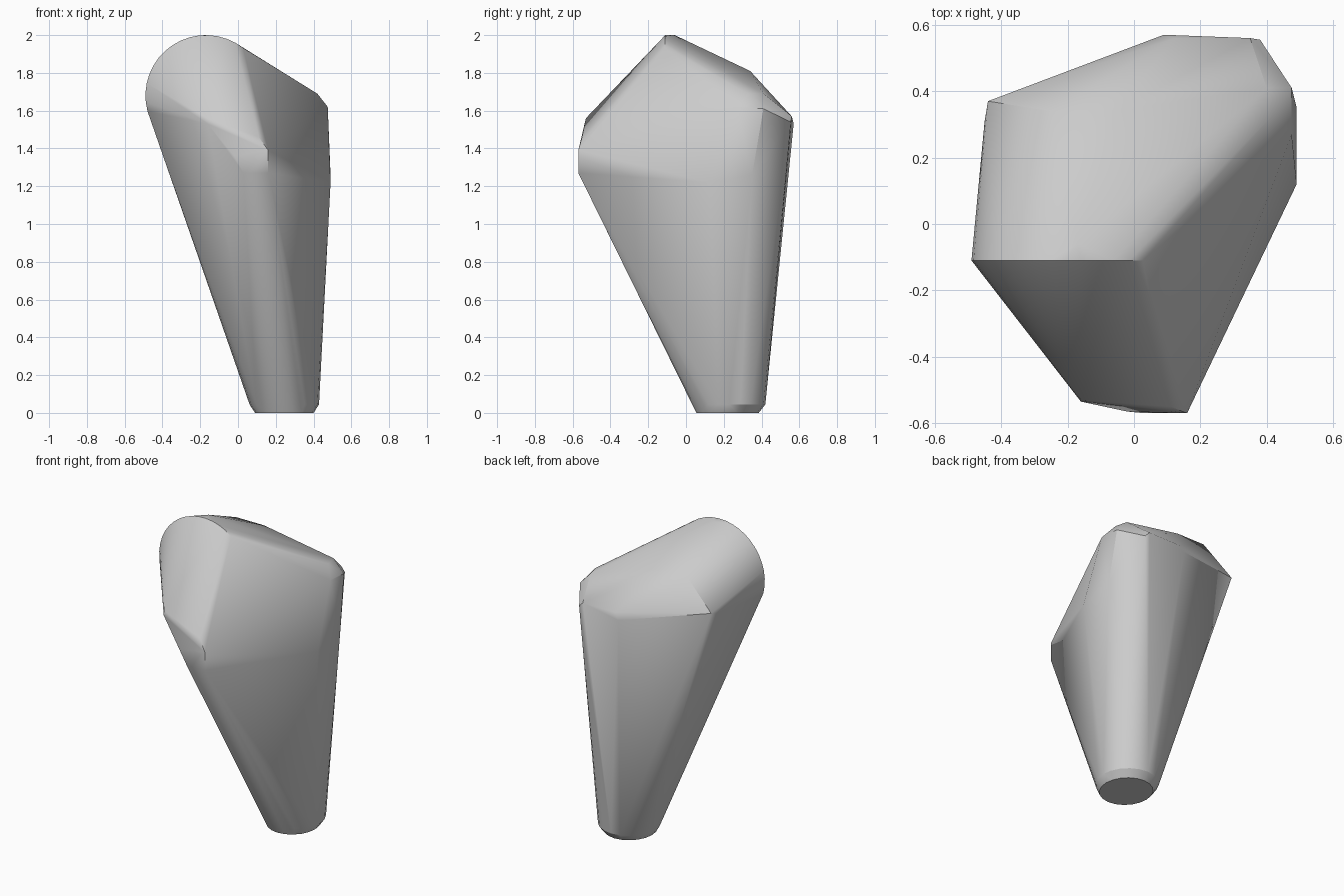
import bpy, bmesh, math

cube = bpy.data.objects.get("Cube")
if cube:
    bpy.data.objects.remove(cube, do_unlink=True)

stone = bpy.data.materials.new("plain_grey")
stone.use_nodes = True
grey = (0.6, 0.6, 0.6, 1)
stone.diffuse_color = grey
stone.node_tree.nodes["Principled BSDF"].inputs["Base Color"].default_value = grey


def ring(cx, cy, z, rx, ry, count=20):
    """Horizontal ellipse."""
    steps = [2 * math.pi * i / count for i in range(count)]
    return [(cx + rx * math.cos(a), cy + ry * math.sin(a), z) for a in steps]


def arch(cx, y, cz, r, start, end, count=16):
    """Upright circular arc, angles in degrees."""
    steps = [math.radians(start + (end - start) * i / count) for i in range(count + 1)]
    return [(cx + r * math.cos(a), y, cz + r * math.sin(a)) for a in steps]


# Narrow foot with a chamfered rim
foot = ring(0.245, 0.22, 0, 0.155, 0.165) + ring(0.245, 0.23, 0.045, 0.184, 0.19)

# Rounded crest and its lower rear edge
crest = arch(-0.17, -0.11, 1.68, 0.32, 195, 52) + [(-0.17, -0.06, 2.0)]
rear_edge = [(-0.25, 0.34, 1.81), (-0.05, 0.34, 1.81),
             (-0.44, 0.37, 1.64), (-0.45, 0.31, 1.62)]

# Blunt nose at the front
nose = [(-0.16, -0.535, 1.53), (-0.16, -0.53, 1.56), (-0.02, -0.565, 1.36),
        (0.03, -0.57, 1.27), (0.16, -0.57, 1.27), (0.16, -0.57, 1.39),
        (0.11, -0.55, 1.46)]

# Bevelled shoulder on the left and back
shoulder = [(0.42, 0.33, 1.69), (0.40, 0.41, 1.69), (0.475, 0.27, 1.62),
            (0.475, 0.41, 1.61), (0.49, 0.12, 1.22), (0.49, 0.35, 1.26),
            (0.38, 0.555, 1.54), (0.35, 0.56, 1.57), (0.09, 0.57, 1.53),
            (0.12, 0.56, 1.57)]

# Faceted skin stretched over all the sections
bm = bmesh.new()
for p in foot + crest + rear_edge + nose + shoulder:
    bm.verts.new(p)
bmesh.ops.convex_hull(bm, input=bm.verts[:])
bmesh.ops.delete(bm, geom=[v for v in bm.verts if not v.link_faces], context='VERTS')
bmesh.ops.dissolve_limit(bm, angle_limit=math.radians(1), verts=bm.verts[:], edges=bm.edges[:])
bmesh.ops.recalc_face_normals(bm, faces=bm.faces[:])
mesh = bpy.data.meshes.new("faceted_stone")
bm.to_mesh(mesh)
bm.free()

body = bpy.data.objects.new("faceted_stone", mesh)
bpy.context.collection.objects.link(body)
mesh.materials.append(stone)
bpy.ops.object.select_all(action='DESELECT')
body.select_set(True)
bpy.context.view_layer.objects.active = body
bpy.ops.object.shade_smooth_by_angle(angle=math.radians(30))
